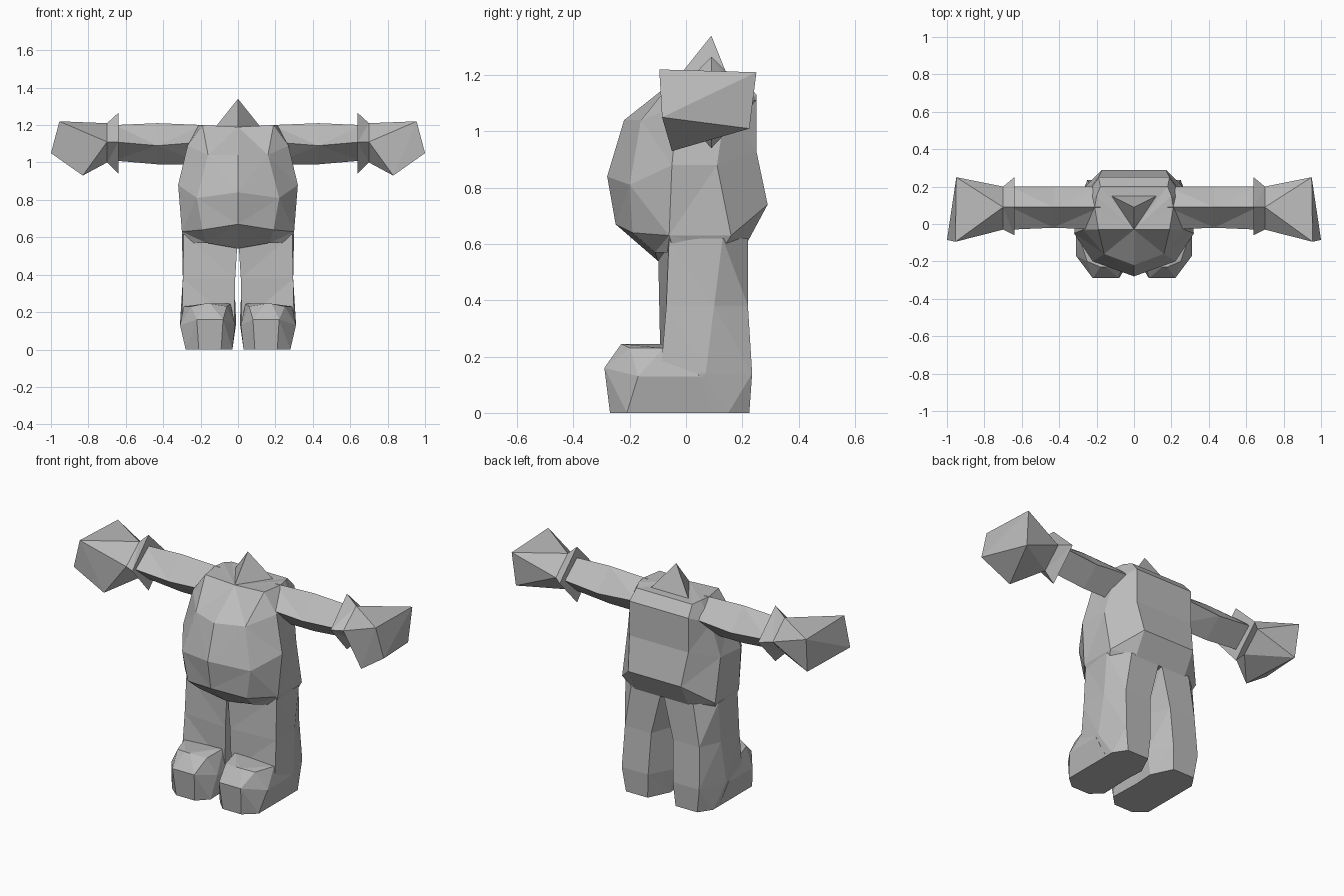
import bpy
import bmesh

cube = bpy.data.objects.get("Cube")
if cube:
    bpy.data.objects.remove(cube)

grey = bpy.data.materials.new("plain grey")
grey.use_nodes = True
tint = (0.5, 0.5, 0.5, 1)
grey.diffuse_color = tint
grey.node_tree.nodes["Principled BSDF"].inputs["Base Color"].default_value = tint


def finish(name, bm, mirrored):
    bmesh.ops.recalc_face_normals(bm, faces=bm.faces)
    mesh = bpy.data.meshes.new(name)
    bm.to_mesh(mesh)
    bm.free()
    mesh.materials.append(grey)
    obj = bpy.data.objects.new(name, mesh)
    bpy.context.collection.objects.link(obj)
    if mirrored:
        mod = obj.modifiers.new("other side", "MIRROR")
        mod.use_mirror_merge = False
    return obj


def loft(name, rings, mirrored=True):
    """Skin a stack of equal-sized rings and cap both ends."""
    bm = bmesh.new()
    loops = [[bm.verts.new(p) for p in ring] for ring in rings]
    for low, high in zip(loops, loops[1:]):
        for i in range(len(low)):
            j = (i + 1) % len(low)
            bm.faces.new((low[i], low[j], high[j], high[i]))
    bm.faces.new(loops[0])
    bm.faces.new(loops[-1])
    bmesh.ops.triangulate(bm, faces=bm.faces)
    return finish(name, bm, mirrored)


def hull(name, points, mirrored=True):
    """Wrap a faceted convex block around its corner points."""
    bm = bmesh.new()
    for p in points:
        bm.verts.new(p)
    found = bmesh.ops.convex_hull(bm, input=bm.verts)
    bmesh.ops.delete(bm, geom=found["geom_interior"], context="VERTS")
    return finish(name, bm, mirrored)


def full_ring(half):
    """Complete a half ring that starts on the centre line."""
    return half + [(-x, y, z) for x, y, z in reversed(half[1:])]


def diamond(x, top, bottom, front, back, mid):
    y = 0.09
    return [(x, y, top), (x, back, mid), (x, y, bottom), (x, front, mid)]


def level(z, outline):
    return [(x, y, z) for x, y in outline]


# Torso: half rings run front centre, front corner, side, rear side, back
torso = [
    [(0, -.1, .54), (.17, -.11, .57), (.28, -.04, .57), (.28, .13, .58), (.17, .22, .61)],
    [(0, -.25, .67), (.19, -.19, .64), (.3, -.06, .63), (.3, .16, .63), (.17, .29, .74)],
    [(0, -.28, .84), (.22, -.2, .81), (.32, -.05, .88), (.3, .11, .88), (.19, .25, .93)],
    [(0, -.22, 1.04), (.16, -.16, 1.04), (.27, -.03, 1.09), (.26, .14, 1.08), (.19, .25, 1.13)],
    [(0, -.03, 1.19), (.19, -.03, 1.2), (.21, .09, 1.2), (.2, .15, 1.2), (.18, .2, 1.19)],
]
loft("torso", [full_ring(r) for r in torso], mirrored=False)

# Small pointed head
hull("head", [(0, .09, 1.34), (0, -.03, 1.19), (.12, .15, 1.19), (-.12, .15, 1.19)],
     mirrored=False)

# Arms with a diamond section
loft("arms", [
    diamond(.18, 1.2, .99, -.03, .2, 1.11),
    diamond(.43, 1.21, .99, -.02, .2, 1.09),
    diamond(.66, 1.2, 1.01, -.03, .2, 1.11),
])

# Flared cuffs
wrist = diamond(.7, 1.21, 1, -.03, .2, 1.11)
loft("cuffs", [diamond(.64, 1.265, .94, -.06, .25, 1.11), wrist])

# Blocky fists
hull("fists", wrist + [
    (.955, -.095, 1.22), (.95, .25, 1.21), (.94, .225, 1.01),
    (1, -.085, 1.05), (.83, -.05, .93),
])

# Legs: front inner, front outer, outer, back outer, back inner, inner
loft("legs", [
    level(0, [(.04, -.08), (.28, -.08), (.28, .15), (.23, .225), (.09, .225), (.03, .1)]),
    level(.14, [(.02, -.09), (.3, -.09), (.31, .07), (.25, .235), (.08, .235), (.01, .1)]),
    level(.38, [(.015, -.095), (.295, -.07), (.295, .1), (.24, .22), (.07, .22), (.02, .08)]),
    level(.62, [(0, -.1), (.29, -.06), (.3, .13), (.2, .22), (.01, .22), (0, .05)]),
])

# Feet with faceted toes
hull("feet", level(0, [(.03, -.21), (.09, -.27), (.21, -.27), (.28, -.21), (.28, .1), (.04, .1)])
     + level(.13, [(.015, -.17), (.31, -.17), (.31, .05), (.015, .05)])
     + level(.16, [(.08, -.29), (.22, -.29)])
     + level(.245, [(.15, -.23), (.04, -.08), (.18, -.23)])
     + level(.23, [(.29, -.08), (.06, -.2), (.25, -.2)]))
